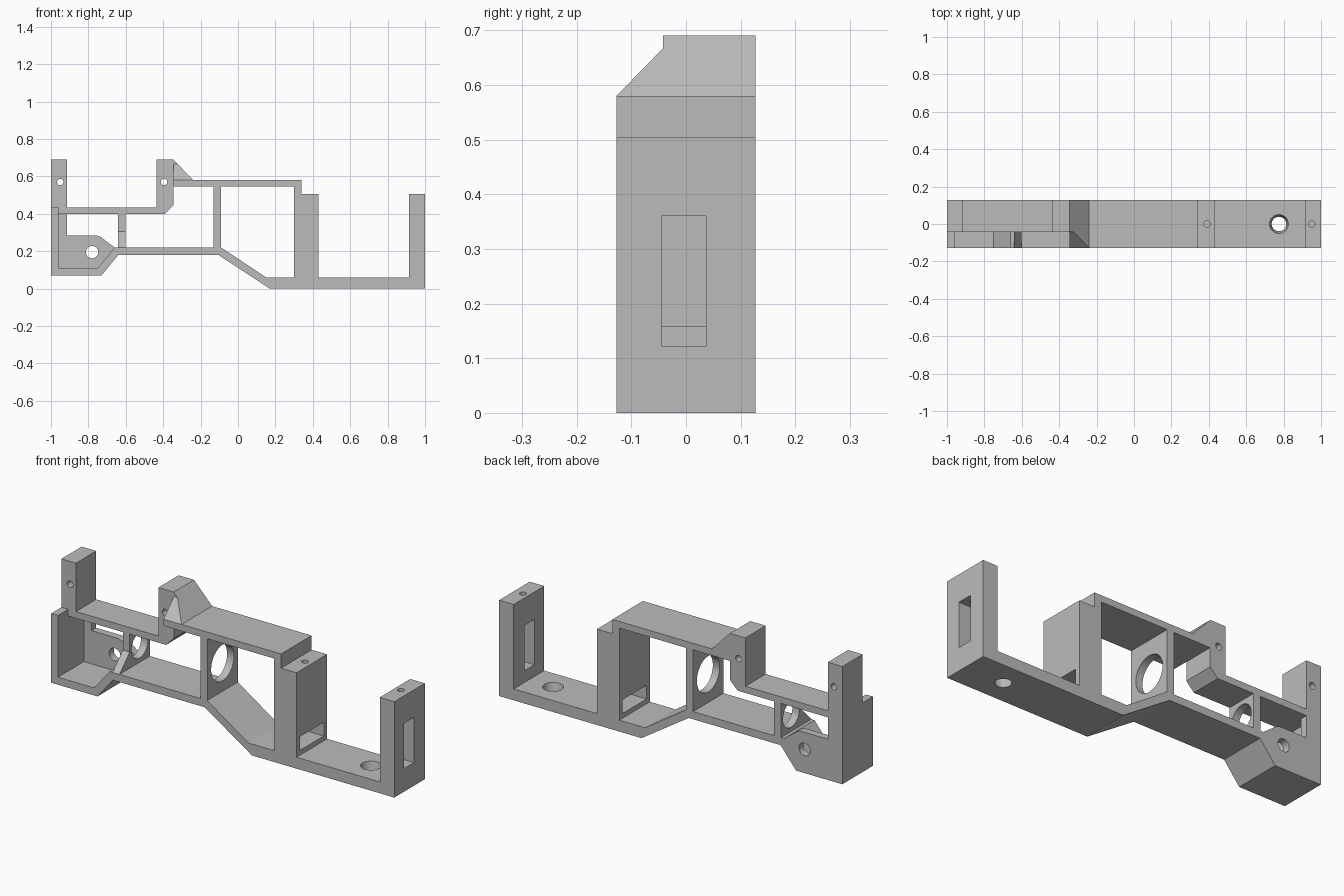
import bpy, bmesh, math
from mathutils import Matrix, Vector

old = bpy.data.objects.get("Cube")
if old:
    bpy.data.objects.remove(old, do_unlink=True)

grey = bpy.data.materials.new("plain_grey")
grey.use_nodes = True
COLOUR = (0.5, 0.5, 0.5, 1)
grey.diffuse_color = COLOUR
grey.node_tree.nodes["Principled BSDF"].inputs["Base Color"].default_value = COLOUR

FRONT, BACK, ARM = -0.127, 0.127, -0.042


def finish(name, bm):
    bmesh.ops.recalc_face_normals(bm, faces=bm.faces[:])
    mesh = bpy.data.meshes.new(name)
    bm.to_mesh(mesh)
    bm.free()
    mesh.materials.append(grey)
    ob = bpy.data.objects.new(name, mesh)
    bpy.context.scene.collection.objects.link(ob)
    return ob


def extrude(name, points, offset, depth):
    """Extrude a closed outline along the depth vector."""
    bm = bmesh.new()
    face = bm.faces.new([bm.verts.new(Vector(p) + Vector(offset)) for p in points])
    new = bmesh.ops.extrude_face_region(bm, geom=[face])["geom"]
    verts = [g for g in new if isinstance(g, bmesh.types.BMVert)]
    bmesh.ops.translate(bm, verts=verts, vec=depth)
    return finish(name, bm)


def side_profile(name, xz, y0, y1):
    return extrude(name, [(x, 0, z) for x, z in xz], (0, y0, 0), (0, y1 - y0, 0))


def cross_wall(name, yz, x0, x1):
    return extrude(name, [(0, y, z) for y, z in yz], (x0, 0, 0), (x1 - x0, 0, 0))


def rect(a0, a1, b0, b1):
    return [(a0, b0), (a1, b0), (a1, b1), (a0, b1)]


def round_cutter(axis, centre, r1, length, r2=None):
    turn = {"X": Matrix.Rotation(math.pi / 2, 4, "Y"),
            "Y": Matrix.Rotation(math.pi / 2, 4, "X"),
            "Z": Matrix()}[axis]
    bm = bmesh.new()
    bmesh.ops.create_cone(bm, cap_ends=True, segments=40, radius1=r1,
                          radius2=r2 or r1, depth=length,
                          matrix=Matrix.Translation(centre) @ turn)
    return finish("hole_cutter", bm)


def cut(ob, *cutters):
    """Subtract the cutters, then remove them."""
    for c in cutters:
        c.hide_render = True
        mod = ob.modifiers.new("cut", "BOOLEAN")
        mod.operation = "DIFFERENCE"
        mod.solver = "EXACT"
        mod.object = c
    bpy.context.view_layer.update()
    graph = bpy.context.evaluated_depsgraph_get()
    mesh = bpy.data.meshes.new_from_object(ob.evaluated_get(graph))
    ob.modifiers.clear()
    ob.data = mesh
    for c in cutters:
        bpy.data.objects.remove(c, do_unlink=True)


# Full-depth frame: end wall, stepped floor, sloping rail, tall block, right post, top plate
frame = side_profile("main_frame", [
    (-1, .435), (-1, .07), (-.73, .07), (-.64, .18), (-.105, .18), (.17, 0),
    (1, 0), (1, .505), (.915, .505), (.915, .06), (.43, .06), (.43, .505),
    (.34, .505), (.34, .58), (-.345, .58), (-.345, .545), (.30, .545),
    (.30, .06), (.15, .06), (-.09, .22), (-.66, .22), (-.75, .11),
    (-.96, .11), (-.96, .435)], FRONT, BACK)
cut(frame,
    cross_wall("post_slot_cutter", rect(-.045, .037, .122, .36), .85, 1.1),
    cross_wall("block_slot_cutter", rect(-.1, .1, .085, .157), .25, .5),
    round_cutter("Z", (.775, 0, .03), .037, .08, .052),
    *[round_cutter("Z", (x, 0, .46), .017, .2) for x in (.39, .95)])

# Rear arm with two upright lugs
arm = side_profile("rear_arm", [
    (-1, .69), (-1, .435), (-.96, .435), (-.96, .40), (-.39, .40),
    (-.345, .445), (-.345, .69), (-.435, .69), (-.435, .435),
    (-.915, .435), (-.915, .69)], ARM, BACK)
cut(arm, *[round_cutter("Y", (x, 0, .57), .017, .5) for x in (-.95, -.395)])

# Sloped brace between the inner lug and the top plate
side_profile("lug_brace", [(-.345, .58), (-.24, .58), (-.345, .69)], ARM, BACK)
bm = bmesh.new()
for p in [(-.345, ARM, .58), (-.24, ARM, .58), (-.345, FRONT, .58),
          (-.24, FRONT, .58), (-.345, ARM, .667), (-.323, ARM, .667)]:
    bm.verts.new(p)
bmesh.ops.convex_hull(bm, input=bm.verts[:])
finish("brace_front", bm)

# Cross walls with round openings
centre_wall = cross_wall("centre_wall", rect(FRONT, BACK, .22, .545), -.13, -.09)
cut(centre_wall, round_cutter("X", (-.11, 0, .37), .095, .2))
small_wall = cross_wall("small_wall", [
    (FRONT, .22), (BACK, .22), (BACK, .40), (ARM, .40), (ARM, .305)], -.642, -.602)
cut(small_wall, round_cutter("X", (-.62, .042, .31), .068, .2))

# Back plate of the left pocket, with a rounded shoulder
shoulder = [(-.77 + .075 * math.sin(a), .21 + .075 * math.cos(a))
            for a in (math.radians(d) for d in range(0, 46, 9))]
plate = side_profile("pocket_back_plate", [
    (-.96, .11), (-.75, .11), (-.66, .22), *reversed(shoulder),
    (-.915, .285), (-.915, .40), (-.96, .40)], .088, BACK)
cut(plate, round_cutter("Y", (-.78, .1, .195), .033, .2))

# Smooth the round openings, keep the edges sharp
bpy.ops.object.select_all(action="DESELECT")
for ob in (frame, arm, centre_wall, small_wall, plate):
    ob.select_set(True)
    bpy.context.view_layer.objects.active = ob
bpy.ops.object.shade_smooth_by_angle(angle=math.radians(25))
